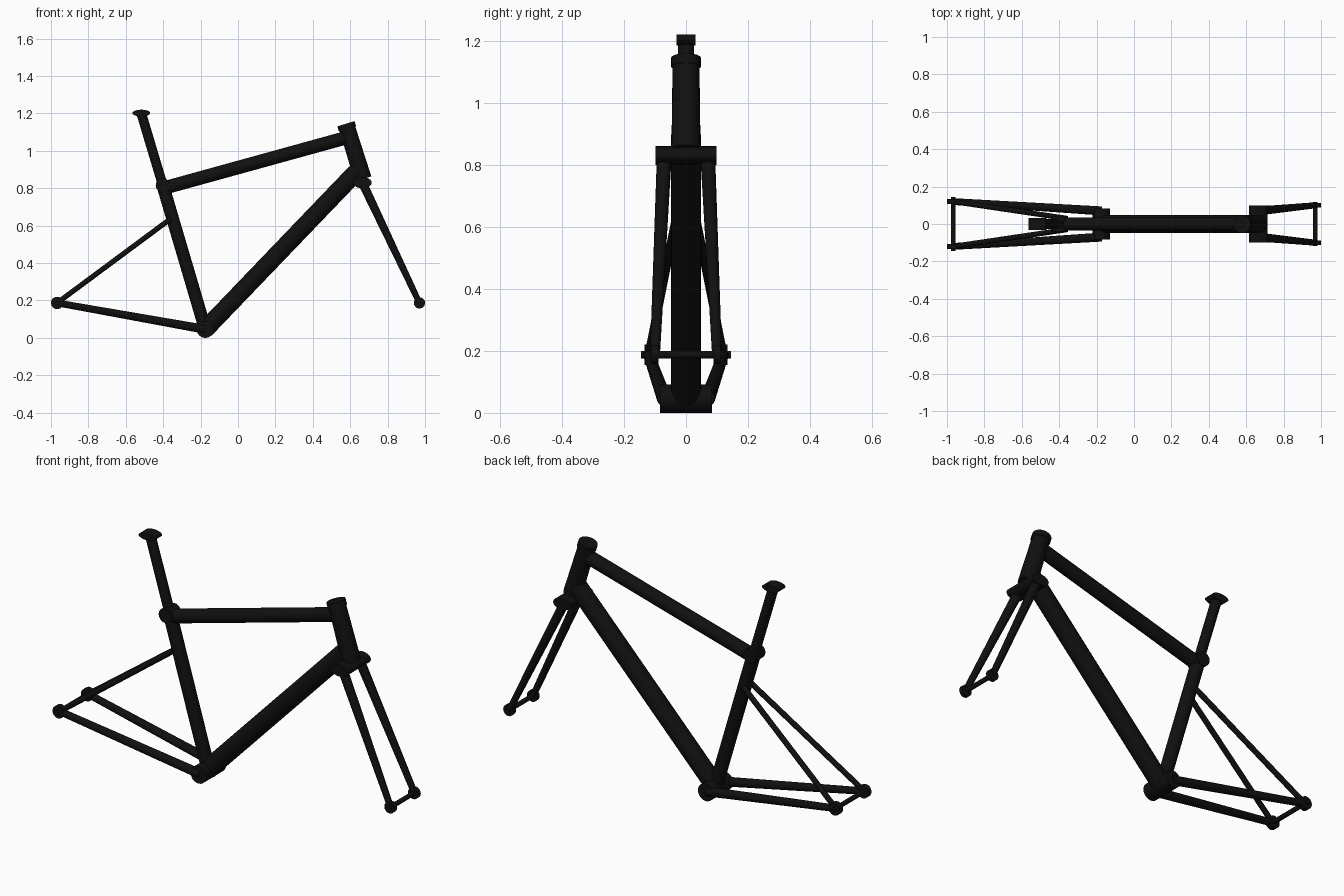
import bpy
from mathutils import Vector, Matrix

cube = bpy.data.objects.get("Cube")
if cube:
    bpy.data.objects.remove(cube, do_unlink=True)

black = bpy.data.materials.new("black paint")
black.use_nodes = True
colour = (0.005, 0.005, 0.005, 1)
black.diffuse_color = colour
black.node_tree.nodes["Principled BSDF"].inputs["Base Color"].default_value = colour


def tube(name, start, end, r1, r2=None, squash=1.0):
    """Round tube between two points; squash scales its height in world z."""
    a, b = Vector(start), Vector(end)
    axis = b - a
    bpy.ops.mesh.primitive_cone_add(vertices=24, radius1=r1, radius2=r2 or r1, depth=axis.length)
    ob = bpy.context.object
    ob.name = name
    ob.data.transform(axis.to_track_quat('Z', 'Y').to_matrix().to_4x4())
    ob.data.transform(Matrix.Diagonal((1, 1, squash, 1)))
    ob.location = (a + b) / 2
    ob.data.materials.append(black)
    bpy.ops.object.shade_smooth_by_angle()
    return ob


def cross(name, centre, radius, half, squash=1.0, y=0.0):
    """Cylinder lying across the frame."""
    x, z = centre
    return tube(name, (x, y - half, z), (x, y + half, z), radius, squash=squash)


def at(point, y=0.0):
    return (point[0], y, point[1])


# Main joints in the side plane
bracket = (-0.175, 0.046)
rear_axle = (-0.967, 0.187)
front_axle = (0.97, 0.187)
seat_joint = (-0.402, 0.816)
seat_top = (-0.517, 1.2)
head_top = (0.577, 1.145)
head_low = (0.668, 0.85)
crown = (0.665, 0.83)
stay_joint = (-0.36, 0.637)

# Main triangle
cross("bottom_bracket", bracket, 0.046, 0.084)
tube("seat_tube", at(bracket), at(seat_joint), 0.034)
tube("top_tube", (-0.39, 0, 0.803), (0.585, 0, 1.072), 0.036)
tube("down_tube", at(bracket), (0.64, 0, 0.895), 0.048)
tube("head_tube", at(head_low), at(head_top), 0.047, 0.043)
down = (Vector(at(head_low)) - Vector(at(head_top))).normalized()
tube("headset_cap", at(head_top), Vector(at(head_top)) + down * 0.03, 0.048)

# Seat post
cross("seat_collar", seat_joint, 0.038, 0.04)
tube("seat_post", at(seat_joint), at(seat_top), 0.026)
cross("saddle_clamp", (-0.517, 1.202), 0.048, 0.031, squash=0.38)

# Fork crown and axles
cross("fork_crown", crown, 0.05, 0.098, squash=0.6)
cross("rear_axle", rear_axle, 0.012, 0.145)
cross("front_axle", front_axle, 0.012, 0.118)

# Paired stays, fork legs and dropouts
for side, s in (("left", 1), ("right", -1)):
    tube(f"{side}_chainstay", at(bracket, s * 0.07), at(rear_axle, s * 0.12), 0.024, 0.018)
    tube(f"{side}_seatstay", at(stay_joint, s * 0.03), at(rear_axle, s * 0.12), 0.014)
    tube(f"{side}_fork_leg", at(crown, s * 0.07), at(front_axle, s * 0.1), 0.024, 0.016)
    cross(f"{side}_rear_dropout", rear_axle, 0.033, 0.014, y=s * 0.12)
    cross(f"{side}_front_dropout", front_axle, 0.03, 0.011, y=s * 0.1)
